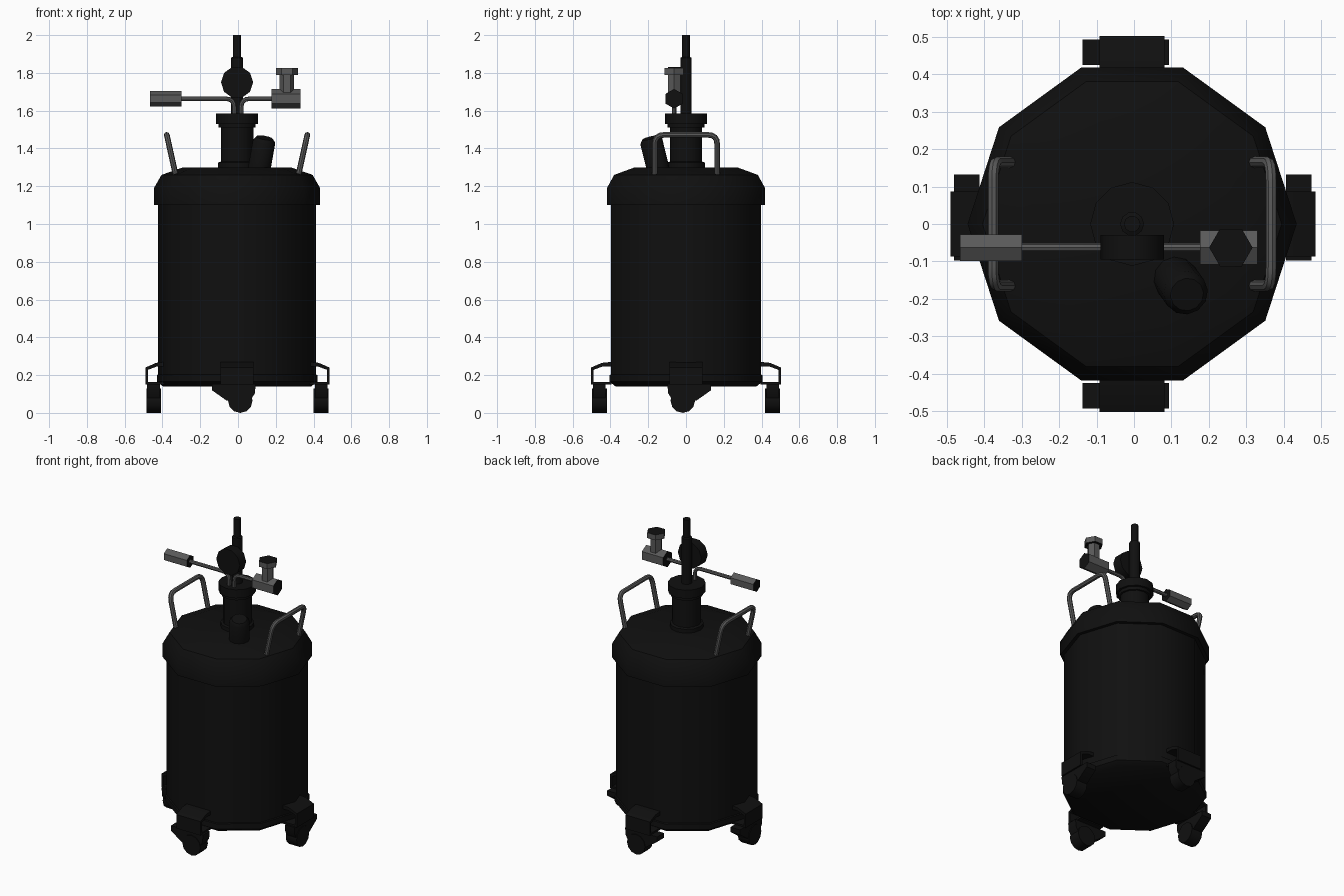
import bpy, bmesh, math
from mathutils import Vector, Matrix

if "Cube" in bpy.data.objects:
    bpy.data.objects.remove(bpy.data.objects["Cube"])

CX = -0.005  # the vessel axis sits slightly left of centre


def material(name, v):
    m = bpy.data.materials.new(name)
    m.diffuse_color = (v, v, v, 1)
    m.use_nodes = True
    m.node_tree.nodes["Principled BSDF"].inputs["Base Color"].default_value = m.diffuse_color
    return m


BLACK = material("black", 0.005)
STEEL = material("steel", 0.1)


def finish(ob):
    bpy.ops.object.select_all(action='DESELECT')
    ob.select_set(True)
    bpy.context.view_layer.objects.active = ob
    bpy.ops.object.shade_smooth_by_angle(angle=math.radians(40))


def make_object(name, bm, mat):
    bmesh.ops.recalc_face_normals(bm, faces=bm.faces)
    me = bpy.data.meshes.new(name)
    bm.to_mesh(me)
    bm.free()
    me.materials.append(mat)
    ob = bpy.data.objects.new(name, me)
    bpy.context.collection.objects.link(ob)
    finish(ob)
    return ob


def lathe(name, profile, n, loc=(0, 0, 0), axis=(0, 0, 1), mat=BLACK, phase=0, dark_ends=False):
    """Spin (radius, height) points into an n-sided solid along an axis."""
    axis = Vector(axis).normalized()
    rot = Matrix() if axis.z > 0.999 else axis.to_track_quat('Z', 'Y').to_matrix().to_4x4()
    mx = Matrix.Translation(Vector(loc) + Vector((CX, 0, 0))) @ rot
    bm = bmesh.new()
    rings = []
    for r, h in profile:
        angs = [math.radians(phase) + math.tau * i / n for i in range(n)]
        rings.append([bm.verts.new(mx @ Vector((r * math.cos(a), r * math.sin(a), h))) for a in angs])
    for a, b in zip(rings, rings[1:]):
        for i in range(n):
            j = (i + 1) % n
            bm.faces.new((a[i], a[j], b[j], b[i]))
    ends = [bm.faces.new(rings[0]), bm.faces.new(rings[-1])]
    if dark_ends:
        for f in ends:
            f.material_index = 1
    ob = make_object(name, bm, mat)
    if dark_ends:
        ob.data.materials.append(BLACK)
    return ob


def tube(name, pts, r, bend, mat=STEEL):
    """Round bar through points with rounded corners."""
    pts = [Vector(p) + Vector((CX, 0, 0)) for p in pts]
    path = [pts[0]]
    for a, b, c in zip(pts, pts[1:], pts[2:]):
        p = b + (a - b).normalized() * bend
        q = b + (c - b).normalized() * bend
        for k in range(5):
            t = k / 4
            path.append(p * (1 - t) ** 2 + b * 2 * t * (1 - t) + q * t * t)
    path.append(pts[-1])
    cu = bpy.data.curves.new(name, 'CURVE')
    cu.dimensions = '3D'
    cu.bevel_depth = r
    cu.bevel_resolution = 2
    cu.use_fill_caps = True
    sp = cu.splines.new('POLY')
    sp.points.add(len(path) - 1)
    for s, p in zip(sp.points, path):
        s.co = (*p, 1)
    cu.materials.append(mat)
    ob = bpy.data.objects.new(name, cu)
    bpy.context.collection.objects.link(ob)
    bpy.ops.object.select_all(action='DESELECT')
    ob.select_set(True)
    bpy.context.view_layer.objects.active = ob
    bpy.ops.object.convert(target='MESH')
    finish(bpy.context.object)


def prism(name, poly, lo, hi, place):
    """Extrude a flat outline from lo to hi; place maps (u, v, depth) to the world."""
    bm = bmesh.new()
    a = [bm.verts.new(place(u, v, lo)) for u, v in poly]
    b = [bm.verts.new(place(u, v, hi)) for u, v in poly]
    bm.faces.new(a)
    bm.faces.new(b)
    for i in range(len(poly)):
        j = (i + 1) % len(poly)
        bm.faces.new((a[i], a[j], b[j], b[i]))
    make_object(name, bm, BLACK)


# Ten-sided vessel: body, shoulder lid, base ring
lathe("vessel_body", [(0.40, 0.15), (0.418, 0.17), (0.418, 1.12)], 10)
lathe("shoulder_lid", [(0.41, 1.10), (0.44, 1.10), (0.44, 1.19), (0.40, 1.26), (0.285, 1.30)], 10)
lathe("base_ring", [(0.392, 0.14), (0.425, 0.165), (0.425, 0.20), (0.415, 0.205)], 10)

# Neck with flange and stepped cap
lathe("neck", [(0.10, 1.29), (0.10, 1.325), (0.086, 1.33), (0.086, 1.53)], 12)
lathe("neck_cap", [(0.098, 1.51), (0.098, 1.53), (0.112, 1.53), (0.112, 1.585)], 12)

# Tilted side plug
lathe("side_plug", [(0.06, 0), (0.06, 0.185), (0.045, 0.205)], 12, (0.112, -0.14, 1.26), (0.03, -0.042, 0.17))

# Central stem and dial gauge
lathe("stem", [(0.032, 1.57), (0.032, 1.88), (0.022, 1.885), (0.022, 2.0)], 10)
lathe("dial_gauge", [(0.085, 0), (0.085, 0.065)], 10, (0, -0.03, 1.75), (0, -1, 0))

# Side pipes and hexagonal fittings
PY, PZ = -0.063, 1.663
tube("left_pipe", [(-0.015, PY, 1.57), (-0.015, PY, PZ), (-0.32, PY, PZ)], 0.012, 0.045)
tube("right_pipe", [(0.022, PY, 1.57), (0.022, PY, PZ), (0.20, PY, PZ)], 0.012, 0.045)
X = (1, 0, 0)
lathe("left_fitting", [(0.041, 0), (0.041, 0.165)], 6, (-0.46, PY, PZ), X, STEEL, 30, True)
lathe("valve_body", [(0.052, 0), (0.052, 0.153)], 6, (0.182, PY, PZ), X, STEEL, 30, True)
lathe("valve_stem", [(0.038, 1.68), (0.038, 1.80)], 6, (0.264, PY, 0), mat=STEEL)
lathe("valve_cap", [(0.058, 1.79), (0.058, 1.825)], 6, (0.264, PY, 0), mat=STEEL, dark_ends=True)

# Carrying handles, leaning outwards
for side, s in (("left", -1), ("right", 1)):
    tube(side + "_handle", [(s * 0.325, -0.165, 1.26), (s * 0.372, -0.165, 1.472),
                            (s * 0.372, 0.165, 1.472), (s * 0.325, 0.165, 1.26)], 0.015, 0.05)

# Four casters: folded bracket, fork with pedal, wheel
BRACKET = [(0.38, 0.27), (0.43, 0.265), (0.488, 0.24), (0.488, 0.15), (0.38, 0.15),
           (0.38, 0.163), (0.474, 0.163), (0.474, 0.228), (0.428, 0.245), (0.38, 0.245)]
FORK = [(-0.098, 0.152), (-0.095, 0.105), (-0.07, 0.065), (0.055, 0.065), (0.133, 0.12), (0.133, 0.152)]
for name, along_x, s in (("right", True, 1), ("left", True, -1), ("front", False, -1), ("back", False, 1)):
    def world(r, t, z, along_x=along_x, s=s):
        if along_x:
            return Vector((s * r + CX * 0.6, t, z))
        return Vector((-t + CX, s * (r + 0.015), z))
    prism(name + "_caster_bracket", BRACKET, -0.087, 0.087, lambda u, v, d: world(u, d, v))
    prism(name + "_caster_fork", FORK, 0.41, 0.478, lambda u, v, d: world(d, u, v))
    wheel = [(0.065 * math.cos(math.tau * i / 12) - 0.017, 0.065 + 0.065 * math.sin(math.tau * i / 12))
             for i in range(12)]
    prism(name + "_caster_wheel", wheel, 0.404, 0.482, lambda u, v, d: world(d, u, v))
